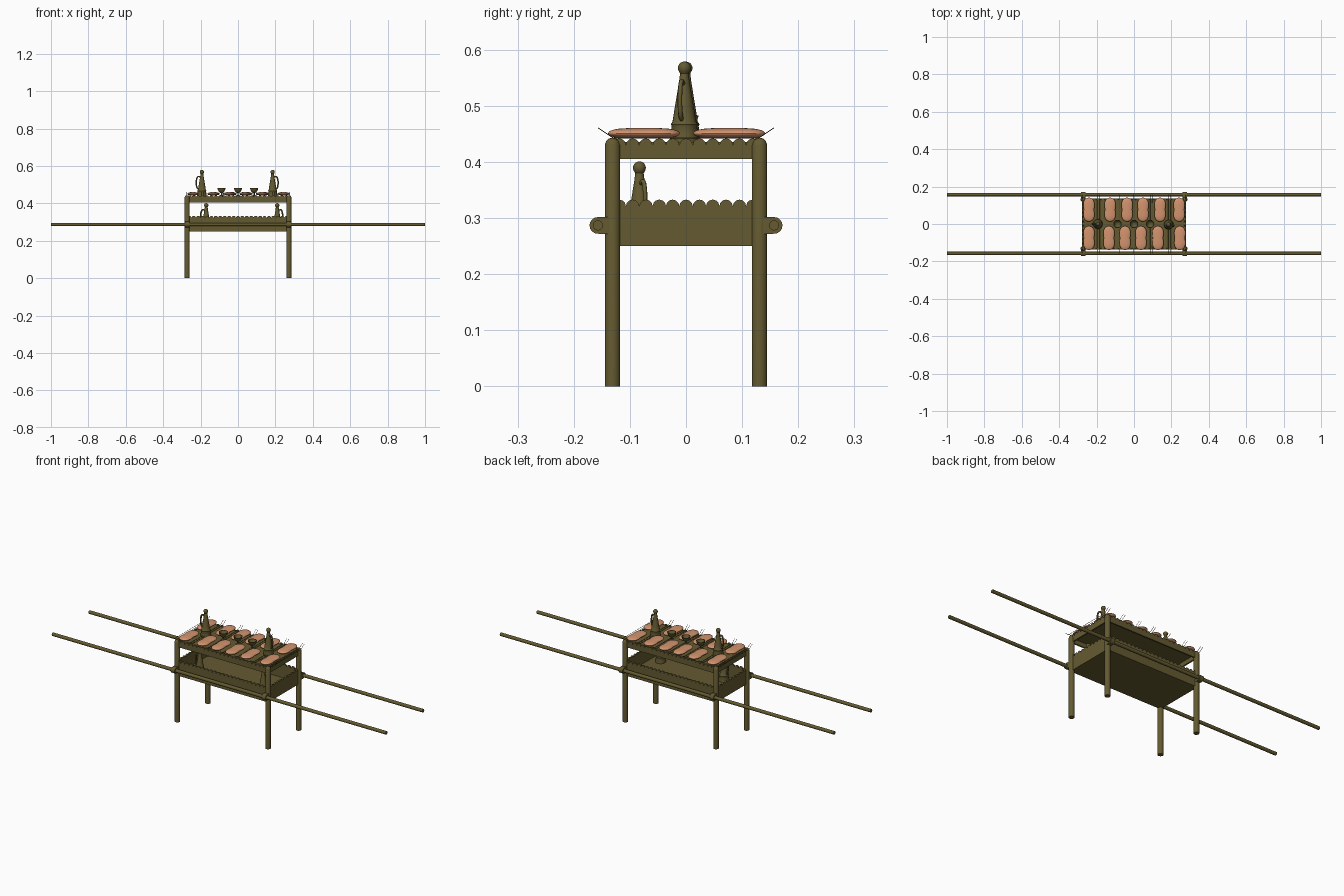
import bpy, bmesh, math
from mathutils import Matrix, Vector

if "Cube" in bpy.data.objects:
    bpy.data.objects.remove(bpy.data.objects["Cube"])


def material(name, col):
    m = bpy.data.materials.new(name)
    m.diffuse_color = (*col, 1)
    m.use_nodes = True
    m.node_tree.nodes["Principled BSDF"].inputs["Base Color"].default_value = m.diffuse_color
    return m


GOLD = material("dull_gold", (0.127, 0.102, 0.030))
BREAD = material("baked_bread", (0.645, 0.292, 0.156))


def finish(name, bm, mat, smooth=True):
    bmesh.ops.recalc_face_normals(bm, faces=bm.faces)
    me = bpy.data.meshes.new(name)
    bm.to_mesh(me)
    bm.free()
    me.materials.append(mat)
    ob = bpy.data.objects.new(name, me)
    bpy.context.collection.objects.link(ob)
    if smooth:
        bpy.ops.object.select_all(action='DESELECT')
        ob.select_set(True)
        bpy.context.view_layer.objects.active = ob
        bpy.ops.object.shade_smooth_by_angle(angle=math.radians(40))
    return ob


def box(name, size, loc):
    bm = bmesh.new()
    bmesh.ops.create_cube(bm, size=1)
    bmesh.ops.scale(bm, vec=size, verts=bm.verts)
    bmesh.ops.translate(bm, vec=loc, verts=bm.verts)
    return finish(name, bm, GOLD, False)


def lathe(name, profile, loc, n=24):
    # profile: (radius, height) pairs spun about z
    bm = bmesh.new()
    vs = [bm.verts.new((r, 0, z)) for r, z in profile]
    es = [bm.edges.new(p) for p in zip(vs, vs[1:])]
    bmesh.ops.spin(bm, geom=vs + es, axis=(0, 0, 1), cent=(0, 0, 0),
                   angle=2 * math.pi, steps=n)
    bmesh.ops.remove_doubles(bm, verts=bm.verts, dist=1e-5)
    bmesh.ops.translate(bm, vec=loc, verts=bm.verts)
    return finish(name, bm, GOLD)


def extrude_outline(name, pts, depth, matrix):
    # outline in local xz, extruded symmetrically along local y
    bm = bmesh.new()
    f = bm.faces.new([bm.verts.new((x, -depth / 2, z)) for x, z in pts])
    r = bmesh.ops.extrude_face_region(bm, geom=[f])
    bmesh.ops.translate(bm, vec=(0, depth, 0),
                        verts=[v for v in r["geom"] if isinstance(v, bmesh.types.BMVert)])
    bmesh.ops.transform(bm, matrix=matrix, verts=bm.verts)
    return finish(name, bm, GOLD, False)


def scalloped_panel(name, length, z0, z1, n, matrix):
    w = length / n
    pts = [(-length / 2, z0), (length / 2, z0)]
    for i in range(n):
        cx = length / 2 - w * (i + .5)
        for k in range(7 if i == n - 1 else 6):
            a = math.pi * k / 6
            pts.append((cx + w / 2 * math.cos(a), z1 - .012 + .012 * math.sin(a)))
    extrude_outline(name, pts, .008, matrix)


def tube(name, pts, r, smooth_path=True):
    cu = bpy.data.curves.new(name, 'CURVE')
    cu.dimensions = '3D'
    cu.bevel_depth = r
    cu.bevel_resolution = 1
    cu.use_fill_caps = True
    cu.resolution_u = 6
    sp = cu.splines.new('NURBS' if smooth_path else 'POLY')
    sp.points.add(len(pts) - 1)
    for p, c in zip(sp.points, pts):
        p.co = (*c, 1)
    if smooth_path:
        sp.use_endpoint_u = True
        sp.order_u = 3
    cu.materials.append(GOLD)
    ob = bpy.data.objects.new(name, cu)
    bpy.context.collection.objects.link(ob)


LX, LY = .272, .131

# legs with rounded tops, and the pole brackets on each of them
bracket = [(0, -.015), (.155 - LY, -.015)]
bracket += [(.157 - LY + .015 * math.cos(a), .015 * math.sin(a))
            for a in [math.pi * (k / 8 - .5) for k in range(1, 8)]]
bracket += [(.155 - LY, .015), (0, .015)]
for sx in (-1, 1):
    for sy in (-1, 1):
        lathe("leg", [(0, 0), (.0138, 0), (.0138, .430), (.011, .438), (.006, .442), (0, .443)],
              (sx * LX, sy * LY, 0), 20)
        extrude_outline("pole_bracket", bracket, .024,
                        Matrix.Translation((sx * LX, sy * LY, .287)) @
                        Matrix.Rotation(sy * math.pi / 2, 4, 'Z'))

# carrying poles
for sy in (-1, 1):
    bm = bmesh.new()
    bmesh.ops.create_cone(bm, cap_ends=True, segments=16, radius1=.009, radius2=.009, depth=2,
                          matrix=Matrix.Translation((0, sy * .157, .287)) @
                          Matrix.Rotation(math.pi / 2, 4, 'Y'))
    finish("carrying_pole", bm, GOLD)

# table top rim and lower tray rim, both scalloped
for label, z0, z1 in (("top", .405, .442), ("tray", .25, .333)):
    for s in (-1, 1):
        scalloped_panel(label + "_long_side", 2 * LX, z0, z1, 23,
                        Matrix.Translation((0, s * LY, 0)))
        scalloped_panel(label + "_short_side", 2 * LY, z0, z1, 11,
                        Matrix.Translation((s * LX, 0, 0)) @ Matrix.Rotation(math.pi / 2, 4, 'Z'))
box("table_top", (2 * LX, 2 * LY, .008), (0, 0, .432))
box("tray_floor", (2 * LX, 2 * LY, .008), (0, 0, .254))

# loaves: flattened, slightly waisted ovals in two rows
rows = ((.077, (-.241, -.128, -.037, .048, .139, .241)),
        (-.075, (-.241, -.134, -.048, .037, .128, .245)))
for y, xs in rows:
    for x in xs:
        bm = bmesh.new()
        bmesh.ops.create_uvsphere(bm, u_segments=24, v_segments=16, radius=1,
                                  matrix=Matrix.Rotation(math.pi / 2, 4, 'X'))
        for v in bm.verts:
            t = v.co.y
            ring = math.hypot(v.co.x, v.co.z)
            k = (1 - t ** 4) ** .5 / ring if ring > 1e-4 else 0
            waist = 1 - .12 * math.exp(-(t * 4) ** 2)
            v.co = Vector((x + v.co.x * k * waist * .031, y + t * .064,
                           .451 + v.co.z * k * .0095))
        finish("loaf", bm, BREAD)

# thin paired rods under the bread with upturned ends
for x in (-.283, -.19, -.085, .005, .092, .19, .283):
    for d in (-.006, .006):
        tube("bread_rod", [(x + d, -.157, .461), (x + d, -.130, .443),
                           (x + d, .130, .443), (x + d, .157, .461)], .0009, False)

# jugs: tapering body, ball stopper, curved handle
jug = [(0, 0), (.026, 0), (.025, .012), (.0225, .028), (.024, .031), (.021, .036),
       (.018, .055), (.013, .085), (.009, .110), (.0075, .122)]
jug += [(.0115 * math.sin(a), .1315 - .0115 * math.cos(a))
        for a in [math.pi * k / 10 for k in range(3, 11)]]
jug[-1] = (0, .143)
for x, y, z, ang in ((-.193, 0, .436, 180), (.185, -.003, .436, -15),
                     (-.17, -.083, .258, 165), (.21, -.083, .258, 20)):
    lathe("jug", jug, (x, y, z))
    ca, sa = math.cos(math.radians(ang)), math.sin(math.radians(ang))
    tube("jug_handle", [(x + r * ca, y + r * sa, z + h) for r, h in
                        ((.007, .103), (.02, .112), (.029, .095), (.031, .07),
                         (.027, .045), (.018, .04))], .0042)

# goblets
goblet = [(0, 0), (.015, 0), (.014, .004), (.004, .009), (.004, .018), (.012, .024),
          (.019, .034), (.0225, .047), (.020, .047), (.016, .035), (.008, .027), (0, .025)]
for x in (-.088, 0, .086):
    lathe("goblet", goblet, (x, 0, .436))
